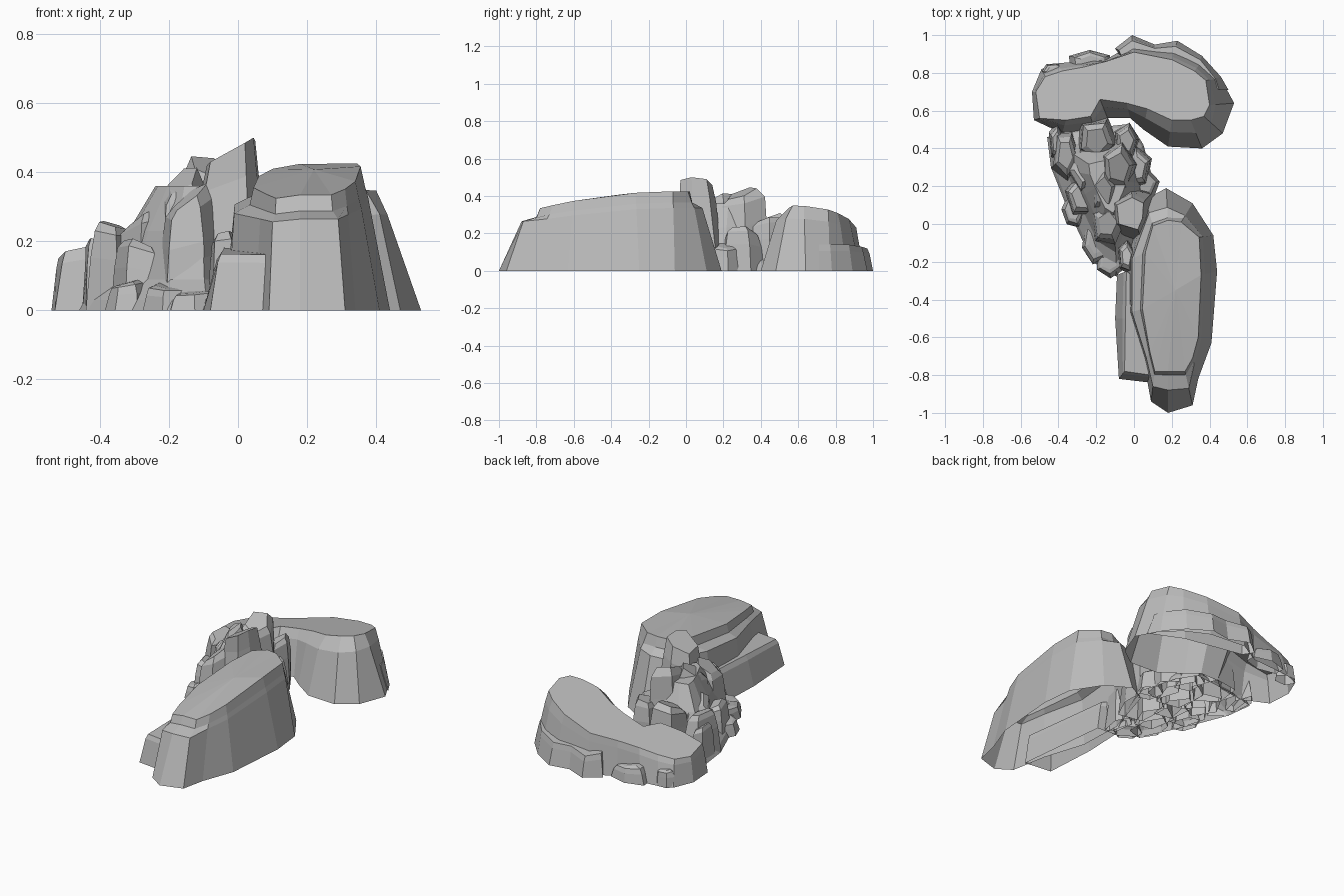
import bpy
import bmesh
import math
import random
from mathutils import Vector

random.seed(11)

default_cube = bpy.data.objects.get("Cube")
if default_cube:
    bpy.data.objects.remove(default_cube, do_unlink=True)

# One plain stone colour
stone = bpy.data.materials.new("grey_stone")
stone.use_nodes = True
stone_colour = (.5, .5, .5, 1)
stone.diffuse_color = stone_colour
stone.node_tree.nodes["Principled BSDF"].inputs["Base Color"].default_value = stone_colour


def loft(name, rings, crown=None):
    """Skin a stack of rings into an open-bottomed, flat-faced rock."""
    bm = bmesh.new()
    loops = [[bm.verts.new(point) for point in ring] for ring in rings]
    for lower, upper in zip(loops, loops[1:]):
        count = len(lower)
        for i in range(count):
            j = (i + 1) % count
            bm.faces.new((lower[i], lower[j], upper[j], upper[i]))
    top = loops[-1]
    if crown is None:
        bm.faces.new(top)
    else:
        peak = bm.verts.new(crown)
        for i, vert in enumerate(top):
            bm.faces.new((vert, top[(i + 1) % len(top)], peak))
    bmesh.ops.recalc_face_normals(bm, faces=bm.faces[:])
    mesh = bpy.data.meshes.new(name)
    bm.to_mesh(mesh)
    bm.free()
    mesh.materials.append(stone)
    rock = bpy.data.objects.new(name, mesh)
    bpy.context.collection.objects.link(rock)


def cliff(name, outline, height, shoulder, lip=None, crown=None):
    """Sloping wall: outline rows are base x, base y, top x, top y, bevel."""
    base, middle, ledge, top = [], [], [], []
    for base_x, base_y, top_x, top_y, bevel in outline:
        foot = Vector((base_x, base_y, 0))
        rim = Vector((top_x, top_y, height(top_x, top_y)))
        edge = rim.lerp(foot, bevel)
        edge.z = rim.z * shoulder
        base.append(foot)
        middle.append(edge)
        top.append(rim)
        if lip:
            # Wide bevels become a shelf, narrow ones stay a plain slope
            inset = rim.lerp(edge, .2 if bevel > .35 else .6)
            inset.z = rim.z * lip
            ledge.append(inset)
    rings = (base, middle, ledge, top) if lip else (base, middle, top)
    loft(name, rings, crown)


def boulder(name, x, y, radius_x, radius_y, height, sides=5):
    """Blocky chunk with a chipped, tilted top."""
    turn = random.uniform(0, math.pi)
    downhill = random.uniform(0, math.tau)
    tilt = random.uniform(.03, .12)
    spread = [random.uniform(.95, 1.2) for _ in range(sides)]
    rings = []
    for scale, level in ((1.2, 0), (1.05, .6), (.9, .9), (.62, 1)):
        ring = []
        for i in range(sides):
            angle = turn + math.tau * i / sides
            reach = scale * spread[i] * random.uniform(.92, 1.06)
            drop = 1 - tilt * (1 + math.cos(angle - downhill))
            ring.append((x + radius_x * reach * math.cos(angle),
                         y + radius_y * reach * math.sin(angle),
                         height * level * drop))
        rings.append(ring)
    loft(name, rings)


# Long front ridge, highest towards its rear end
def ridge_height(x, y):
    return .425 - .17 * (y + .05) ** 2 - .5 * max(0, .13 - x)


ridge_outline = [
    (.09, -.94, .11, -.78, .5),
    (.18, -1, .18, -.78, .45),
    (.31, -.96, .27, -.78, .5),
    (.34, -.82, .31, -.71, .3),
    (.41, -.63, .34, -.6, .25),
    (.44, -.25, .355, -.27, .25),
    (.42, -.06, .345, -.07, .25),
    (.31, .11, .25, .01, .35),
    (.17, .19, .18, .02, .4),
    (.06, .13, .1, -.01, .5),
    (-.04, -.2, .06, -.15, .7),
    (-.03, -.47, .045, -.45, .75),
    (.05, -.72, .085, -.68, .6),
]
cliff("front_ridge", ridge_outline, ridge_height, .79, .86, (.22, -.35, .408))


# Low step against the ridge's side
def step_height(x, y):
    return .19 + .035 * y


step_outline = [
    (-.08, -.82, -.05, -.78, .3),
    (.09, -.84, .09, -.8, .3),
    (.03, -.28, .0, -.28, .3),
    (-.09, -.27, -.04, -.25, .3),
    (-.1, -.5, -.045, -.5, .3),
]
cliff("ridge_step", step_outline, step_height, .85)


# Curved rear bluff, sloping down to one side
def bluff_height(x, y):
    return .16 + .205 * (x + .53) - .12 * (y - .6)


bluff_outline = [
    (-.53, .55, -.5, .56, .3),
    (-.54, .7, -.52, .7, .3),
    (-.49, .82, -.47, .78, .3),
    (-.41, .85, -.38, .81, .3),
    (-.3, .86, -.27, .83, .3),
    (-.15, .87, -.15, .86, .3),
    (-.01, .95, .0, .91, .2),
    (.22, .93, .2, .87, .25),
    (.36, .86, .32, .81, .3),
    (.46, .77, .38, .76, .25),
    (.53, .64, .4, .63, .25),
    (.47, .48, .37, .57, .4),
    (.36, .4, .3, .55, .45),
    (.18, .41, .2, .55, .45),
    (.05, .5, .07, .61, .45),
    (-.02, .56, -.04, .64, .4),
    (-.14, .56, -.18, .66, .4),
    (-.21, .5, -.23, .57, .4),
    (-.38, .48, -.36, .55, .4),
]
cliff("rear_bluff", bluff_outline, bluff_height, .8)


# Low bench wrapping the back of the bluff
def bench_height(x, y):
    return .14 - .03 * max(0, y - .9) / .1


bench_outline = [
    (.5, .71, .45, .71, .2),
    (.46, .78, .43, .77, .3),
    (.36, .89, .35, .87, .3),
    (.23, .97, .22, .94, .3),
    (.11, .95, .11, .93, .3),
    (-.01, 1, -.01, .97, .4),
    (-.1, .93, -.08, .92, .3),
    (-.06, .87, -.06, .87, .3),
    (.3, .8, .3, .8, .3),
]
cliff("rear_bench", bench_outline, bench_height, .75)

# Solid core of the rubble that joins the two cliffs
core_foot = [(-.46, .46), (-.44, .3), (-.36, .1), (-.22, -.2), (-.09, -.28),
             (.06, .05), (.11, .2), (.05, .42), (-.02, .53), (-.3, .5)]
middle = Vector((-.12, .24, 0))
core_rings = []
for shrink, level in ((1, 0), (.95, .03), (.75, .09), (.58, .23), (.35, .36)):
    core_rings.append([middle.lerp(Vector((x, y, 0)), shrink) + Vector((0, 0, level))
                       for x, y in core_foot])
loft("rubble_core", core_rings)

# Leaning summit pillar with a raised right-hand edge
summit_foot = [(-.11, -.06), (.04, -.09), (.1, .04), (.1, .17), (-.02, .2), (-.12, .12)]
summit_head = [(-.08, .0, .43), (.02, -.03, .485), (.045, .03, .5),
               (.05, .11, .49), (-.01, .14, .46), (-.09, .1, .42)]
summit_waist = [(x * 1.2, y * 1.15, z * .8) for x, y, z in summit_head]
loft("summit_pillar", ([(x, y, 0) for x, y in summit_foot], summit_waist, summit_head))

# Jumbled pillars and broken blocks between the cliffs
pillars = [
    ("front_pillar", -.14, .0, .08, .11, .37),
    ("rear_pillar", -.08, .3, .09, .12, .45),
    ("left_spire", -.16, .18, .07, .11, .42),
    ("left_shoulder", -.26, .29, .075, .12, .3),
    ("outer_block", -.36, .37, .06, .12, .26),
    ("edge_slab", -.41, .43, .035, .09, .21),
    ("linking_block", -.2, .44, .09, .1, .31),
    ("inner_block", -.04, .44, .06, .08, .29),
    ("side_block", .02, .29, .06, .1, .24),
    ("side_ledge", .06, .21, .06, .07, .15),
    ("front_block", -.28, .14, .07, .1, .21),
    ("gap_block", -.04, -.17, .04, .08, .23),
]
for row in pillars:
    boulder(*row)

# Low stones around the foot
footstones = [
    ("outer_footstone", -.32, .07, .05, .07, .09),
    ("front_footstone", -.2, -.09, .07, .1, .08),
    ("low_footstone", -.13, -.2, .06, .06, .06),
    ("rear_left_stone", -.43, .81, .055, .04, .1),
    ("rear_middle_stone", -.23, .86, .09, .045, .1),
]
for row in footstones:
    boulder(*row, sides=6)
